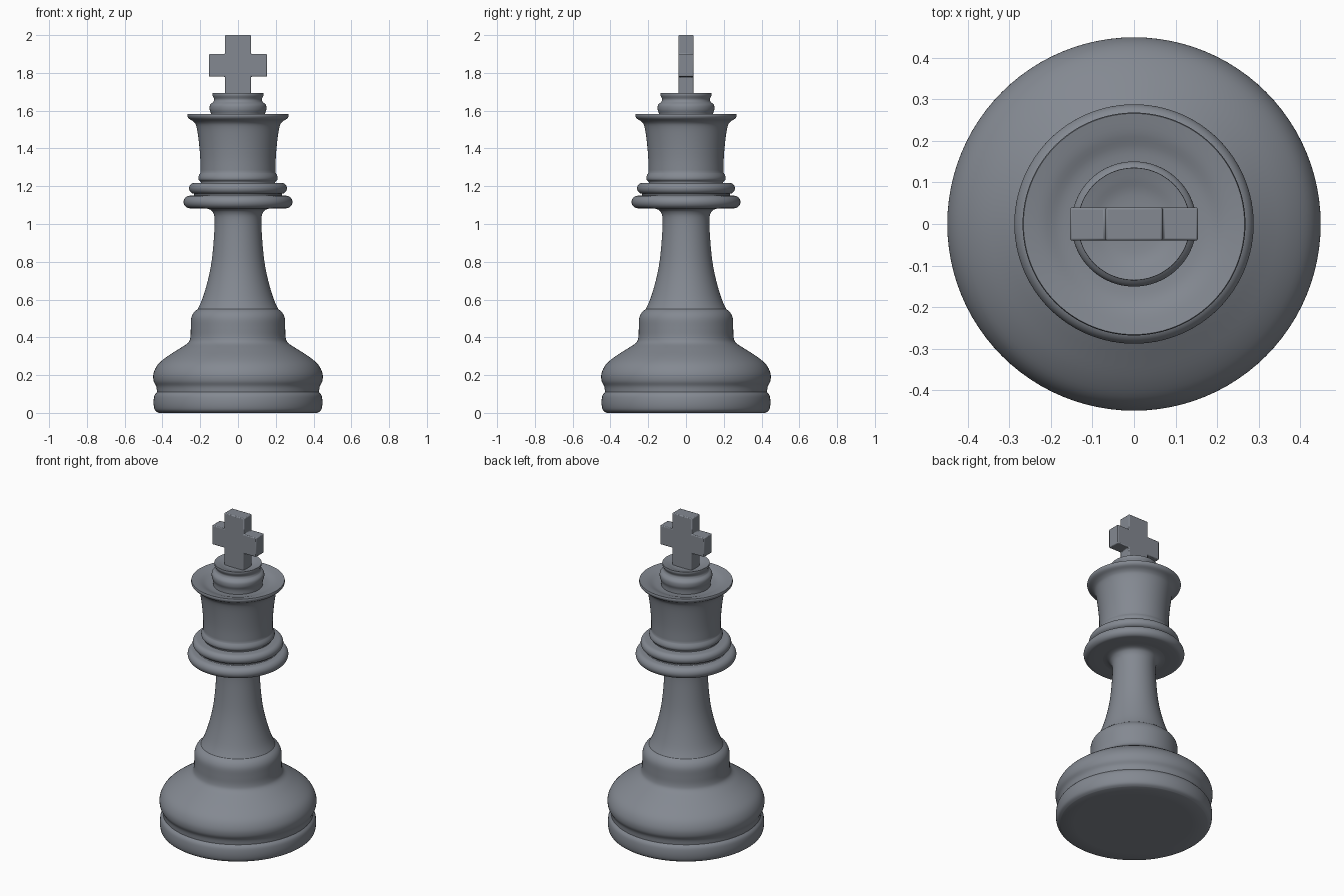
import bpy
import bmesh
import math
from mathutils import Vector

SEGMENTS = 96

default_cube = bpy.data.objects.get("Cube")
if default_cube:
    bpy.data.objects.remove(default_cube, do_unlink=True)

# One matte slate colour for the whole piece
slate = bpy.data.materials.new("slate_grey")
slate.use_nodes = True
slate.diffuse_color = (0.23, 0.25, 0.285, 1)
shader = slate.node_tree.nodes["Principled BSDF"]
shader.inputs["Base Color"].default_value = slate.diffuse_color
shader.inputs["Roughness"].default_value = 0.6


def finish(name, bm):
    """Turn a bmesh into a smooth shaded object with the shared material."""
    bmesh.ops.recalc_face_normals(bm, faces=bm.faces)
    mesh = bpy.data.meshes.new(name)
    bm.to_mesh(mesh)
    bm.free()
    mesh.materials.append(slate)
    obj = bpy.data.objects.new(name, mesh)
    bpy.context.collection.objects.link(obj)
    bpy.ops.object.select_all(action="DESELECT")
    obj.select_set(True)
    bpy.context.view_layer.objects.active = obj
    bpy.ops.object.shade_smooth_by_angle(angle=math.radians(40))
    return obj


def smooth_curve(points, steps=4):
    """Pass a rounded curve through the given points."""
    pts = [Vector(p) for p in points]
    padded = [pts[0]] + pts + [pts[-1]]
    curve = []
    for a, b, c, d in zip(padded, padded[1:], padded[2:], padded[3:]):
        for i in range(steps):
            t = i / steps
            curve.append(b + (c - a) * t / 2
                         + (a * 2 - b * 5 + c * 4 - d) * t * t / 2
                         + (b * 3 - a - c * 3 + d) * t ** 3 / 2)
    return curve + [pts[-1]]


def lathe(name, *runs):
    """Revolve runs of (radius, height) points; runs meet in sharp edges."""
    profile = [p for run in runs for p in smooth_curve(run)]
    bm = bmesh.new()
    verts = [bm.verts.new((max(r, 0), 0, z)) for r, z in profile]
    edges = [bm.edges.new(pair) for pair in zip(verts, verts[1:])]
    bmesh.ops.spin(bm, geom=verts + edges, cent=(0, 0, 0), axis=(0, 0, 1),
                   angle=math.tau, steps=SEGMENTS, use_duplicate=False)
    bmesh.ops.remove_doubles(bm, verts=bm.verts, dist=0.0005)
    return finish(name, bm)


def ring(name, radius, low, high):
    """A solid disc with a fully rounded rim."""
    half = (high - low) / 2
    arc = [(radius - half + half * math.cos(a), low + half + half * math.sin(a))
           for a in (math.pi * (i / 8 - 0.5) for i in range(9))]
    return lathe(name, [(0, low), arc[0]], arc, [arc[-1], (0, high)])


# Wide foot with a shallow waist and a domed shoulder
lathe("base",
      [(0, 0), (0.42, 0)],
      [(0.42, 0), (0.44, 0.015), (0.447, 0.05), (0.443, 0.09), (0.429, 0.11)],
      [(0.429, 0.11), (0.433, 0.14), (0.447, 0.17), (0.447, 0.21),
       (0.425, 0.255), (0.38, 0.295), (0.31, 0.34), (0.265, 0.37),
       (0.252, 0.4), (0.25, 0.45), (0.248, 0.5), (0.235, 0.53), (0.213, 0.55)],
      [(0.213, 0.55), (0, 0.55)])

# Slender flared column
lathe("stem",
      [(0, 0.54), (0.218, 0.54)],
      [(0.218, 0.54), (0.19, 0.6), (0.16, 0.7), (0.14, 0.8), (0.128, 0.92),
       (0.124, 1.02), (0.132, 1.06), (0.155, 1.079), (0.21, 1.086), (0.24, 1.088)],
      [(0.24, 1.088), (0, 1.1)])

# Two stacked collars
ring("lower_collar", 0.288, 1.083, 1.15)
lathe("collar_neck",
      [(0.255, 1.14), (0.232, 1.153), (0.24, 1.17)])
ring("upper_collar", 0.259, 1.16, 1.218)

# Flared crown with a dished top
lathe("crown",
      [(0, 1.2), (0.2, 1.2)],
      [(0.2, 1.2), (0.197, 1.222), (0.209, 1.235), (0.209, 1.252), (0.199, 1.272)],
      [(0.199, 1.272), (0.2, 1.35), (0.208, 1.44), (0.22, 1.515),
       (0.235, 1.541), (0.26, 1.558), (0.268, 1.572), (0.266, 1.583)],
      [(0.266, 1.583), (0.22, 1.574), (0.18, 1.56), (0.14, 1.555)],
      [(0.14, 1.555), (0, 1.555)])

# Stepped finial with a small hollow on top
lathe("finial",
      [(0, 1.54), (0.142, 1.54)],
      [(0.142, 1.54), (0.142, 1.58), (0.15, 1.605), (0.148, 1.63), (0.131, 1.646)],
      [(0.131, 1.646), (0.126, 1.66), (0.135, 1.68), (0.135, 1.693)],
      [(0.135, 1.693), (0.11, 1.686), (0.07, 1.675), (0, 1.672)])

# Plain cross: extruded outline, mirrored from one quarter
post, arm, depth = 0.069, 0.154, 0.08
right_side = [(post, 1.65), (post, 1.78), (arm, 1.78),
              (arm, 1.9), (post, 1.9), (post, 2)]
outline = right_side + [(-x, z) for x, z in reversed(right_side)]
bm = bmesh.new()
face = bm.faces.new([bm.verts.new((x, -depth / 2, z)) for x, z in outline])
extruded = bmesh.ops.extrude_face_region(bm, geom=[face])["geom"]
bmesh.ops.translate(bm, vec=(0, depth, 0),
                    verts=[g for g in extruded if isinstance(g, bmesh.types.BMVert)])
cross = finish("cross", bm)
bevel = cross.modifiers.new("soft_edges", "BEVEL")
bevel.width = 0.005
bevel.segments = 2
